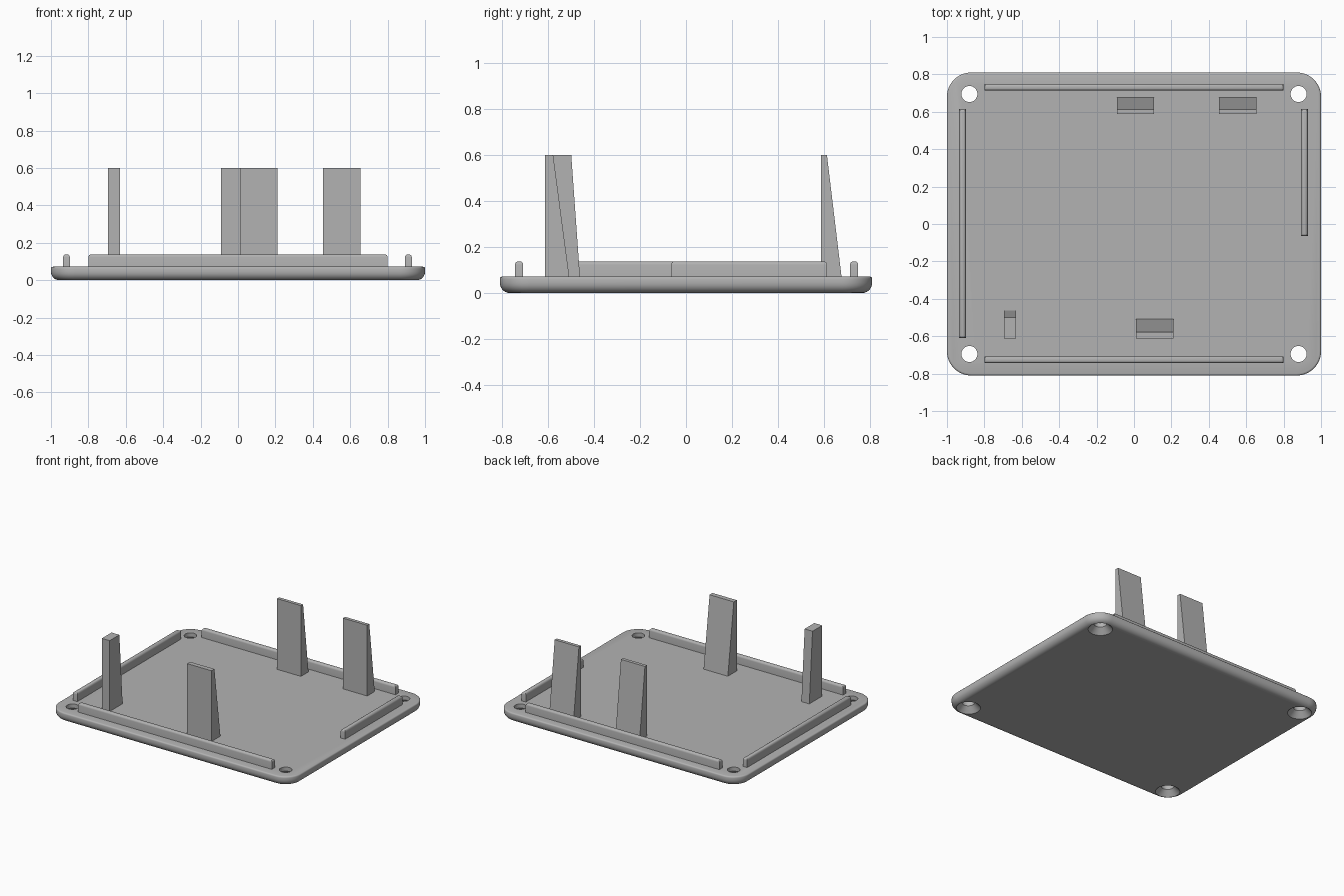
import bpy, bmesh
from math import sin, cos, pi, radians

if "Cube" in bpy.data.objects:
    bpy.data.objects.remove(bpy.data.objects["Cube"])

grey = bpy.data.materials.new("plain_grey")
grey.use_nodes = True
grey.diffuse_color = (0.45, 0.45, 0.45, 1)
grey.node_tree.nodes["Principled BSDF"].inputs["Base Color"].default_value = (0.45, 0.45, 0.45, 1)

PLATE_TOP = 0.072
HALF_X, HALF_Y, CORNER = 1.0, 0.81, 0.13


def make_object(name, bm):
    bmesh.ops.recalc_face_normals(bm, faces=bm.faces)
    mesh = bpy.data.meshes.new(name)
    bm.to_mesh(mesh)
    bm.free()
    mesh.materials.append(grey)
    obj = bpy.data.objects.new(name, mesh)
    bpy.context.collection.objects.link(obj)
    return obj


def loft(name, rings):
    """Join rings of points with quads and cap both ends."""
    bm = bmesh.new()
    loops = [[bm.verts.new(p) for p in ring] for ring in rings]
    count = len(loops[0])
    for low, high in zip(loops, loops[1:]):
        for i in range(count):
            j = (i + 1) % count
            bm.faces.new((low[i], low[j], high[j], high[i]))
    bm.faces.new(loops[0])
    bm.faces.new(loops[-1])
    return make_object(name, bm)


def rounded_rect(inset, z, steps=12):
    """Outline of the plate, drawn in by inset."""
    radius = CORNER - inset
    points = []
    for k, (sx, sy) in enumerate([(1, 1), (-1, 1), (-1, -1), (1, -1)]):
        for i in range(steps + 1):
            a = (k + i / steps) * pi / 2
            points.append((sx * (HALF_X - CORNER) + radius * cos(a),
                           sy * (HALF_Y - CORNER) + radius * sin(a), z))
    return points


def circle(x, y, r, z, count=40):
    return [(x + r * cos(2 * pi * i / count), y + r * sin(2 * pi * i / count), z)
            for i in range(count)]


def smooth(obj):
    bpy.ops.object.select_all(action="DESELECT")
    obj.select_set(True)
    bpy.context.view_layer.objects.active = obj
    bpy.ops.object.shade_smooth_by_angle(angle=radians(32))


# Base plate: large round under the rim, small round on top
BOTTOM_R, TOP_R = 0.045, 0.01
rings = []
for i in range(7):
    a = i / 6 * pi / 2
    rings.append(rounded_rect(BOTTOM_R * (1 - sin(a)), BOTTOM_R * (1 - cos(a))))
for i in range(4):
    a = i / 3 * pi / 2
    rings.append(rounded_rect(TOP_R * (1 - cos(a)), PLATE_TOP - TOP_R * (1 - sin(a))))
plate = loft("base_plate", rings)

# Countersunk screw holes in the four corners
for sx in (-1, 1):
    for sy in (-1, 1):
        x, y = sx * 0.88, sy * 0.695
        cutter = loft("screw_hole_cutter", [
            circle(x, y, 0.088, -0.005), circle(x, y, 0.083, 0),
            circle(x, y, 0.043, 0.042), circle(x, y, 0.043, 0.1)])
        cut = plate.modifiers.new("screw_hole", "BOOLEAN")
        cut.operation, cut.solver, cut.object = "DIFFERENCE", "EXACT", cutter
        bpy.context.view_layer.objects.active = plate
        bpy.ops.object.modifier_apply(modifier=cut.name)
        bpy.data.objects.remove(cutter)
smooth(plate)


def box_rings(x0, x1, low_y, high_y, z0, z1):
    return [[(x0, y0, z), (x1, y0, z), (x1, y1, z), (x0, y1, z)]
            for (y0, y1), z in ((low_y, z0), (high_y, z1))]


# Locating ridges with rounded tops
def ridge(name, x0, x1, y0, y1):
    obj = loft(name, box_rings(x0, x1, (y0, y1), (y0, y1), PLATE_TOP - 0.01, 0.138))
    bm = bmesh.new()
    bm.from_mesh(obj.data)
    top = [e for e in bm.edges if all(v.co.z > 0.1 for v in e.verts)]
    bmesh.ops.bevel(bm, geom=top, offset=0.015, offset_type="OFFSET",
                    segments=4, profile=0.5, affect="EDGES")
    bm.to_mesh(obj.data)
    bm.free()
    smooth(obj)


ridge("back_ridge", -0.8, 0.8, 0.713, 0.749)
ridge("front_ridge", -0.8, 0.8, -0.744, -0.708)
ridge("right_ridge", -0.935, -0.899, -0.61, 0.614)
ridge("left_ridge", 0.893, 0.929, -0.065, 0.614)


# Tapered posts: one upright face, one sloping face
def post(name, x0, x1, flat_y, base_y, top_y):
    loft(name, box_rings(x0, x1, (flat_y, base_y), (flat_y, top_y), PLATE_TOP - 0.005, 0.6))


post("back_middle_post", -0.09, 0.108, 0.588, 0.677, 0.613)
post("back_left_post", 0.455, 0.655, 0.588, 0.677, 0.613)
post("front_middle_post", 0.01, 0.21, -0.613, -0.507, -0.578)
post("front_right_post", -0.695, -0.63, -0.613, -0.461, -0.499)
